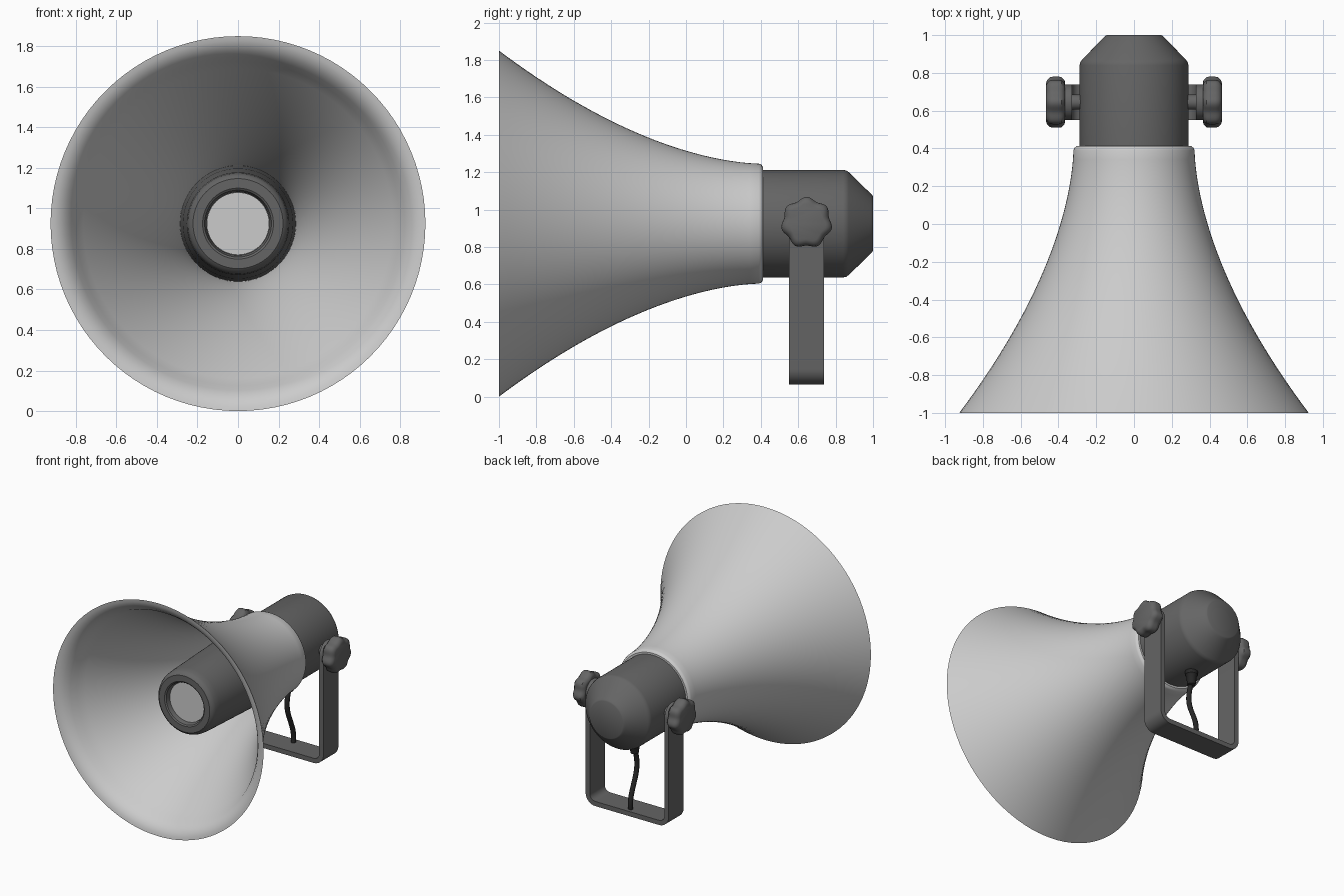
import bpy, bmesh
from math import sin, cos, pi, radians, sqrt

if "Cube" in bpy.data.objects:
    bpy.data.objects.remove(bpy.data.objects["Cube"])

AXIS_Z = 0.925   # height of the horn axis
PIVOT_Y = 0.645  # bracket pivot


def material(name, v):
    m = bpy.data.materials.new(name)
    m.diffuse_color = (v, v, v, 1)
    m.use_nodes = True
    m.node_tree.nodes["Principled BSDF"].inputs["Base Color"].default_value = m.diffuse_color
    return m


LIGHT = material("light_grey", 0.55)
DARK = material("dark_grey", 0.13)
BLACK = material("black_rubber", 0.02)


def finish(name, bm, mat, angle=35):
    bmesh.ops.recalc_face_normals(bm, faces=bm.faces)
    me = bpy.data.meshes.new(name)
    bm.to_mesh(me)
    bm.free()
    me.materials.append(mat)
    ob = bpy.data.objects.new(name, me)
    bpy.context.collection.objects.link(ob)
    bpy.ops.object.select_all(action='DESELECT')
    ob.select_set(True)
    bpy.context.view_layer.objects.active = ob
    bpy.ops.object.shade_smooth_by_angle(angle=radians(angle))
    return ob


def loft(name, rings, mat, closed=False, angle=35):
    """Skin a list of equal-length vertex rings; cap the ends unless closed."""
    bm = bmesh.new()
    vs = [[bm.verts.new(p) for p in ring] for ring in rings]
    n = len(vs[0])
    pairs = list(zip(vs, vs[1:])) + ([(vs[-1], vs[0])] if closed else [])
    for a, b in pairs:
        for i in range(n):
            j = (i + 1) % n
            bm.faces.new((a[i], a[j], b[j], b[i]))
    if not closed:
        bm.faces.new(vs[0])
        bm.faces.new(vs[-1])
    return finish(name, bm, mat, angle)


def lathe(name, profile, mat, axis='Y', center=(0, 0, AXIS_Z), n=96, closed=False,
          lobes=0, angle=35):
    """Turn (position, radius) points around an axis; lobes adds a fluted edge."""
    rings = []
    for t, r in profile:
        ring = []
        for i in range(n):
            a = 2 * pi * i / n
            k = r * (1 + (0.06 * cos(lobes * a) if lobes else 0))
            u, v = k * sin(a), k * cos(a)
            p = {'Y': (u, t, v), 'X': (t, u, v), 'Z': (u, v, t)}[axis]
            ring.append([p[k2] + center[k2] for k2 in range(3)])
        rings.append(ring)
    return loft(name, rings, mat, closed, angle)


# Flared horn shell: outer curve, rounded lip, inner curve
def horn_r(y):
    return 0.32 + 0.605 * max(0, (0.41 - y) / 1.41) ** 1.75


outer = [(y, horn_r(y)) for y in [-1 + 1.39 * i / 28 for i in range(29)]]
back = [(0.403, 0.315), (0.412, 0.303), (0.412, 0.27), (0.37, 0.27)]
inner = [(y, horn_r(y) - 0.038) for y in [0.35 - 1.23 * i / 24 for i in range(25)]]
lip = [(-0.93, 0.823), (-0.965, 0.851), (-0.985, 0.877), (-0.996, 0.903)]
lathe("horn", outer + back + inner + lip, LIGHT, closed=True)

# Rear driver housing
lathe("driver_housing", [(0.37, 0.288), (0.84, 0.288), (0.857, 0.284), (0.87, 0.275),
                         (0.985, 0.163), (0.995, 0.153), (1.0, 0.145)], DARK)

# Tapered inner tube with recessed mouth, and the disc inside it
lathe("inner_tube", [(0.39, 0.287), (-0.1, 0.272), (-0.59, 0.253), (-0.635, 0.248),
                     (-0.66, 0.238), (-0.672, 0.222), (-0.672, 0.175), (-0.665, 0.165),
                     (-0.63, 0.155), (-0.6, 0.155)], DARK)
lathe("mouth_disc", [(-0.61, 0.154), (-0.635, 0.154)], LIGHT)

# U bracket: path of (outer x, z, inner x, z, half width), mirrored in x
T, XO, ZB, R = 0.037, 0.365, 0.065, 0.085
side = []
for i in range(9):  # rounded top
    a = pi / 2 * (1 - i / 8)
    z = AXIS_Z + 0.094 * sin(a)
    side.append((XO, z, XO - T, z, max(0.004, 0.094 * cos(a))))
for i in range(9):  # rounded lower corner
    a = pi / 2 * i / 8
    cx, cz = XO - R, ZB + R
    side.append((cx + R * cos(a), cz - R * sin(a),
                 cx + (R - T) * cos(a), cz - (R - T) * sin(a), 0.094))
path = side + [(-a, b, -c, d, w) for a, b, c, d, w in reversed(side)]
loft("bracket", [[(a, PIVOT_Y - w, b), (a, PIVOT_Y + w, b),
                  (c, PIVOT_Y + w, d), (c, PIVOT_Y - w, d)] for a, b, c, d, w in path], DARK)

# Pivot bolts and fluted knobs on both sides
for s, label in ((1, "right"), (-1, "left")):
    c = (0, PIVOT_Y, AXIS_Z + 0.005)
    lathe("bolt_" + label, [(s * 0.27, 0.04), (s * 0.37, 0.04)], DARK, 'X', c, 32)
    lathe("knob_" + label, [(s * x, r) for x, r in
          ((0.365, 0.1), (0.368, 0.112), (0.385, 0.128), (0.4, 0.13), (0.43, 0.13),
           (0.447, 0.126), (0.46, 0.112), (0.466, 0.098))], DARK, 'X', c, 84, lobes=7)

# Cable strain relief under the housing
lathe("strain_relief", [(0.66, 0.046), (0.61, 0.046), (0.6, 0.038), (0.53, 0.03), (0.525, 0.02)],
      BLACK, 'Z', (0, PIVOT_Y, 0), 32)

# Wavy cable down to the bracket base
rings = []
for i in range(25):
    t = i / 24
    z = 0.56 - 0.47 * t
    y = PIVOT_Y - 0.035 * sin(2 * pi * t * 0.85) + 0.02 * t
    rings.append([(0.019 * cos(2 * pi * k / 16), y + 0.019 * sin(2 * pi * k / 16), z)
                  for k in range(16)])
loft("cable", rings, BLACK)
